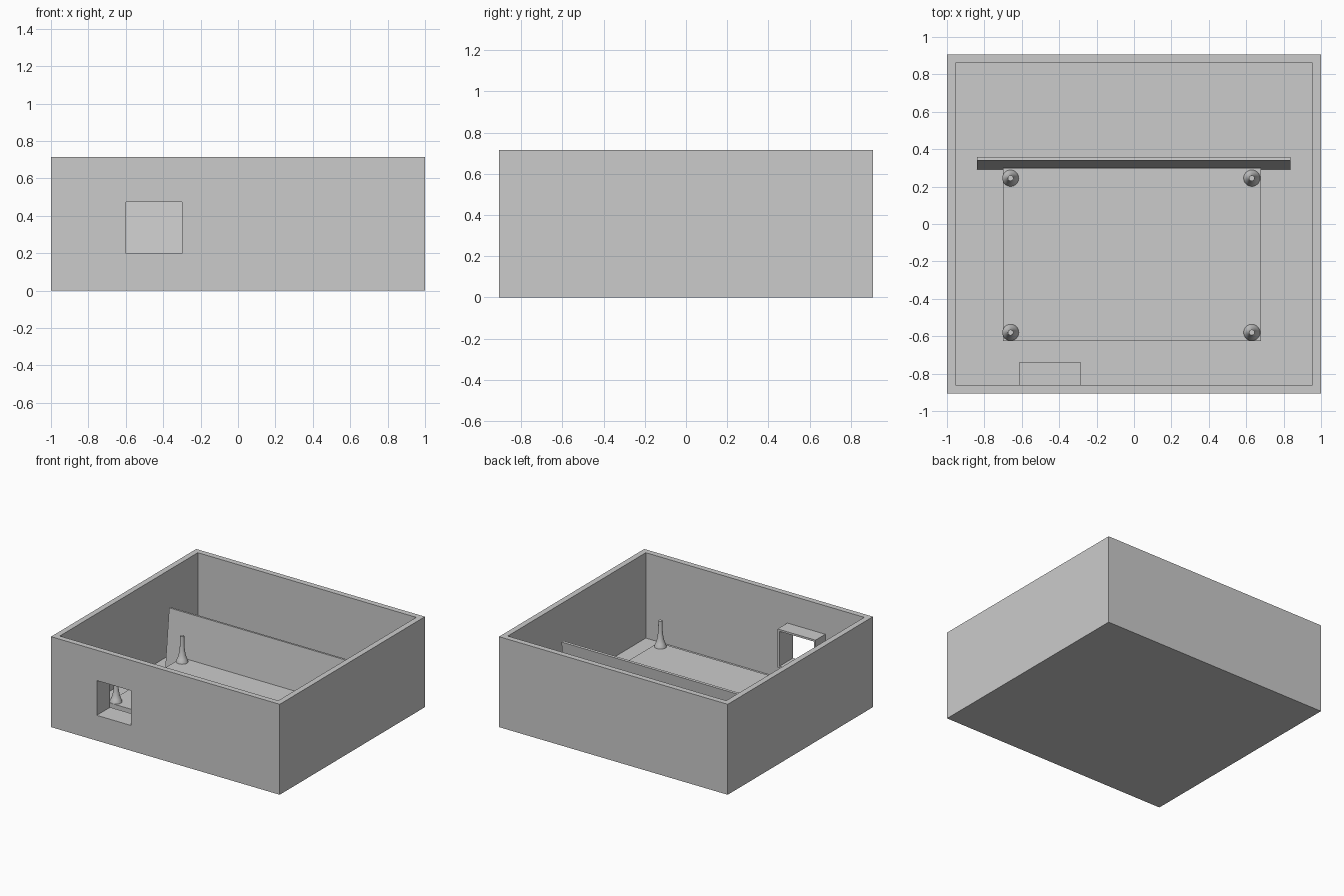
import bpy
import bmesh
import math
from mathutils import Matrix, Vector

cube = bpy.data.objects.get("Cube")
if cube:
    bpy.data.objects.remove(cube, do_unlink=True)

grey = bpy.data.materials.new("plain grey")
grey.use_nodes = True
COLOUR = (0.6, 0.6, 0.6, 1)
grey.diffuse_color = COLOUR
grey.node_tree.nodes["Principled BSDF"].inputs["Base Color"].default_value = COLOUR


def add_object(name, bm):
    bmesh.ops.recalc_face_normals(bm, faces=bm.faces)
    mesh = bpy.data.meshes.new(name)
    bm.to_mesh(mesh)
    bm.free()
    mesh.materials.append(grey)
    obj = bpy.data.objects.new(name, mesh)
    bpy.context.collection.objects.link(obj)
    return obj


def box(name, low, high):
    low, high = Vector(low), Vector(high)
    bm = bmesh.new()
    bmesh.ops.create_cube(bm, size=1)
    bmesh.ops.scale(bm, vec=high - low, verts=bm.verts)
    bmesh.ops.translate(bm, vec=(low + high) / 2, verts=bm.verts)
    return add_object(name, bm)


def cut(obj, cutter):
    mod = obj.modifiers.new("cut", 'BOOLEAN')
    mod.operation = 'DIFFERENCE'
    mod.solver = 'EXACT'
    mod.object = cutter
    cutter.hide_render = True
    cutter.hide_viewport = True
    cutter.display_type = 'WIRE'


FLOOR = 0.04
DECK = 0.168

# Open case, with a hollow inside and a window in the front wall
case = box("case", (-1, -0.907, 0), (1, 0.907, 0.715))
hollow = box("hollow_cutter", (-0.955, -0.862, FLOOR), (0.955, 0.862, 1))
opening = box("window_cutter", (-0.6, -1, 0.2), (-0.3, -0.7, 0.475))
cut(case, hollow)
cut(case, opening)

# Frame lining the window and reaching into the case
frame = box("window_frame", (-0.615, -0.88, 0.185), (-0.283, -0.74, 0.49))
cut(frame, opening)

# Raised platform
box("platform", (-0.70, -0.625, FLOOR), (0.68, 0.30, DECK))

# Upright panel leaning slightly backwards
panel = box("back_panel", (-0.84, 0, 0), (0.837, 0.02, 0.475))
panel.data.transform(Matrix.Translation((0, 0.29, FLOOR - 0.003))
                     @ Matrix.Rotation(math.radians(-6), 4, 'X'))

# Four flared posts, each turned from one profile
PROFILE = [(0, 0), (0.044, 0), (0.042, 0.012), (0.034, 0.03), (0.026, 0.055),
           (0.02, 0.09), (0.016, 0.13), (0.015, 0.205), (0, 0.205)]


def post(name, x, y):
    bm = bmesh.new()
    verts = [bm.verts.new((r, 0, z)) for r, z in PROFILE]
    edges = [bm.edges.new(pair) for pair in zip(verts, verts[1:])]
    bmesh.ops.spin(bm, geom=verts + edges, axis=(0, 0, 1), cent=(0, 0, 0),
                   angle=math.tau, steps=32)
    bmesh.ops.remove_doubles(bm, verts=bm.verts, dist=0.0001)
    bmesh.ops.translate(bm, vec=(x, y, DECK), verts=bm.verts)
    obj = add_object(name, bm)
    bpy.ops.object.select_all(action='DESELECT')
    obj.select_set(True)
    bpy.context.view_layer.objects.active = obj
    bpy.ops.object.shade_smooth_by_angle(angle=math.radians(40))


for side, x in (("right", -0.66), ("left", 0.63)):
    for end, y in (("front", -0.58), ("back", 0.245)):
        post(f"{end}_{side}_post", x, y)
